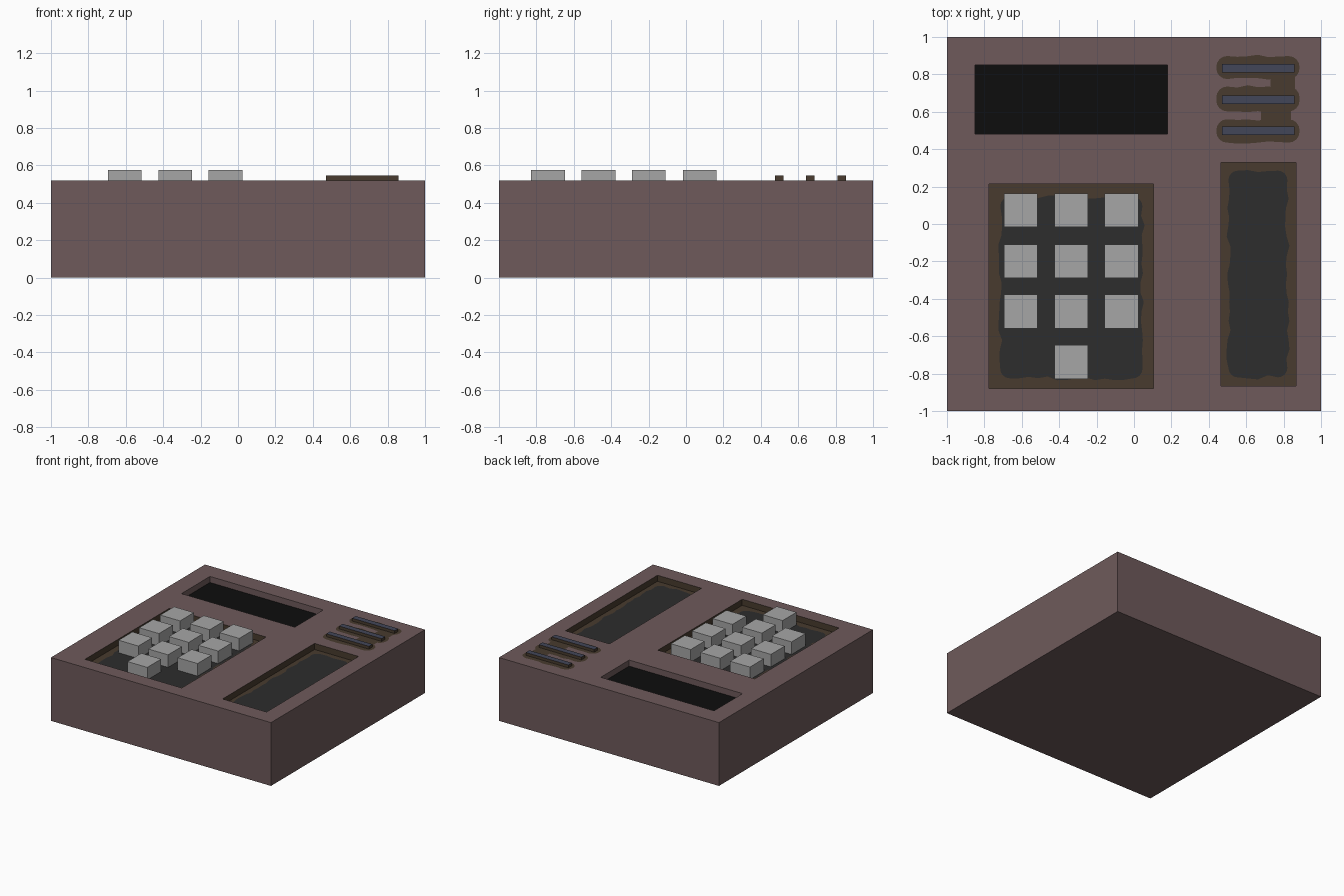
import bpy, bmesh, math, random

if "Cube" in bpy.data.objects:
    bpy.data.objects.remove(bpy.data.objects["Cube"])
random.seed(4)

TOP, FLOOR = 0.52, 0.47


def material(name, r, g, b):
    lin = [((c / 255 + 0.055) / 1.055) ** 2.4 if c > 10 else c / 255 / 12.92 for c in (r, g, b)]
    m = bpy.data.materials.new(name)
    m.diffuse_color = (*lin, 1)
    m.use_nodes = True
    m.node_tree.nodes["Principled BSDF"].inputs["Base Color"].default_value = m.diffuse_color
    return m


CASE = material("dull mauve", 110, 90, 91)
RUST = material("dark rust", 72, 59, 46)
GREY = material("charcoal", 45, 45, 45)
BLACK = material("screen black", 13, 13, 13)
KEY = material("light grey", 166, 166, 166)
BLUE = material("slate blue", 66, 70, 88)


def finish(name, bm, mats):
    me = bpy.data.meshes.new(name)
    bm.to_mesh(me)
    bm.free()
    for m in mats:
        me.materials.append(m)
    ob = bpy.data.objects.new(name, me)
    bpy.context.collection.objects.link(ob)
    return ob


def box(name, x0, x1, y0, y1, z0, z1, side, top=None):
    bm = bmesh.new()
    bmesh.ops.create_cube(bm, size=1)
    for v in bm.verts:
        v.co = ((x0 + x1) / 2 + v.co.x * (x1 - x0),
                (y0 + y1) / 2 + v.co.y * (y1 - y0),
                (z0 + z1) / 2 + v.co.z * (z1 - z0))
    bm.normal_update()
    if top:
        for f in bm.faces:
            f.material_index = int(f.normal.z > 0.5)
    return finish(name, bm, [side, top] if top else [side])


def stain(name, x0, x1, y0, y1, z, mat, radius, wobble):
    """Flat patch with rounded corners and a ragged outline."""
    corners = [(x1 - radius, y1 - radius, 0), (x0 + radius, y1 - radius, 90),
               (x0 + radius, y0 + radius, 180), (x1 - radius, y0 + radius, 270)]
    pts = []
    for i, (cx, cy, a0) in enumerate(corners):
        for k in range(5):
            a = math.radians(a0 + k * 22.5)
            pts.append((cx + radius * math.cos(a), cy + radius * math.sin(a)))
        nx, ny, a1 = corners[(i + 1) % 4]
        a = math.radians(a1)
        px, py = pts[-1]
        qx, qy = nx + radius * math.cos(a), ny + radius * math.sin(a)
        n = int(math.hypot(qx - px, qy - py) / 0.05)
        for k in range(1, n):
            t, j = k / n, random.uniform(-wobble, wobble)
            pts.append((px + (qx - px) * t + j * math.cos(a), py + (qy - py) * t + j * math.sin(a)))
    bm = bmesh.new()
    bm.faces.new([bm.verts.new((x, y, z)) for x, y in pts])
    return finish(name, bm, [mat])


# Case with three recesses: (x0, x1, y0, y1, wall material, floor material)
recesses = [(-0.85, 0.18, 0.48, 0.85, 0, 2),
            (-0.775, 0.105, -0.88, 0.215, 1, 1),
            (0.465, 0.865, -0.865, 0.33, 1, 1)]
bm = bmesh.new()


def quad(points, mat=0):
    bm.faces.new([bm.verts.new(p) for p in points]).material_index = mat


def ring(x0, x1, y0, y1):
    return [(x0, y0), (x1, y0), (x1, y1), (x0, y1)]


outer = ring(-1, 1, -1, 1)
quad([(x, y, 0) for x, y in reversed(outer)])
for i in range(4):
    (ax, ay), (bx, by) = outer[i], outer[(i + 1) % 4]
    quad([(ax, ay, 0), (bx, by, 0), (bx, by, TOP), (ax, ay, TOP)])
for x0, x1, y0, y1, wall, floor in recesses:
    r = ring(x0, x1, y0, y1)
    quad([(x, y, FLOOR) for x, y in r], floor)
    for i in range(4):
        (ax, ay), (bx, by) = r[i], r[(i + 1) % 4]
        quad([(ax, ay, TOP), (bx, by, TOP), (bx, by, FLOOR), (ax, ay, FLOOR)], wall)
xs = sorted({-1, 1} | {v for r in recesses for v in r[:2]})
ys = sorted({-1, 1} | {v for r in recesses for v in r[2:4]})
for x0, x1 in zip(xs, xs[1:]):
    for y0, y1 in zip(ys, ys[1:]):
        cx, cy = (x0 + x1) / 2, (y0 + y1) / 2
        if not any(r[0] < cx < r[1] and r[2] < cy < r[3] for r in recesses):
            quad([(x, y, TOP) for x, y in ring(x0, x1, y0, y1)])
bmesh.ops.remove_doubles(bm, verts=bm.verts, dist=1e-5)
finish("case", bm, [CASE, RUST, BLACK])

# Worn charcoal centres of the keypad and side panel floors
stain("keypad_floor", -0.715, 0.045, -0.825, 0.145, FLOOR + 0.002, GREY, 0.05, 0.012)
stain("panel_floor", 0.505, 0.82, -0.82, 0.285, FLOOR + 0.002, GREY, 0.05, 0.012)

# Keys: three full rows and a single key below
for row, y in enumerate((0.073, -0.2, -0.468, -0.738)):
    for col, x in enumerate((-0.605, -0.335, -0.067)):
        if row < 3 or col == 1:
            box(f"key_{row}_{col}", x - 0.09, x + 0.09, y - 0.09, y + 0.09, FLOOR, 0.575, KEY)

# Speaker bars with rust spread around them
for i, (y, lo, hi) in enumerate(((0.833, 0.775, 0.898), (0.664, 0.602, 0.735), (0.498, 0.435, 0.56))):
    box(f"speaker_bar_{i}", 0.47, 0.857, y - 0.023, y + 0.023, TOP, 0.545, RUST, BLUE)
    stain(f"bar_rust_{i}", 0.44, 0.885, lo, hi, TOP + 0.002, RUST, 0.058, 0.007)
stain("rust_bridge_upper", 0.73, 0.86, 0.68, 0.83, TOP + 0.0015, RUST, 0.03, 0.008)
stain("rust_bridge_lower", 0.68, 0.84, 0.51, 0.66, TOP + 0.0015, RUST, 0.03, 0.008)
